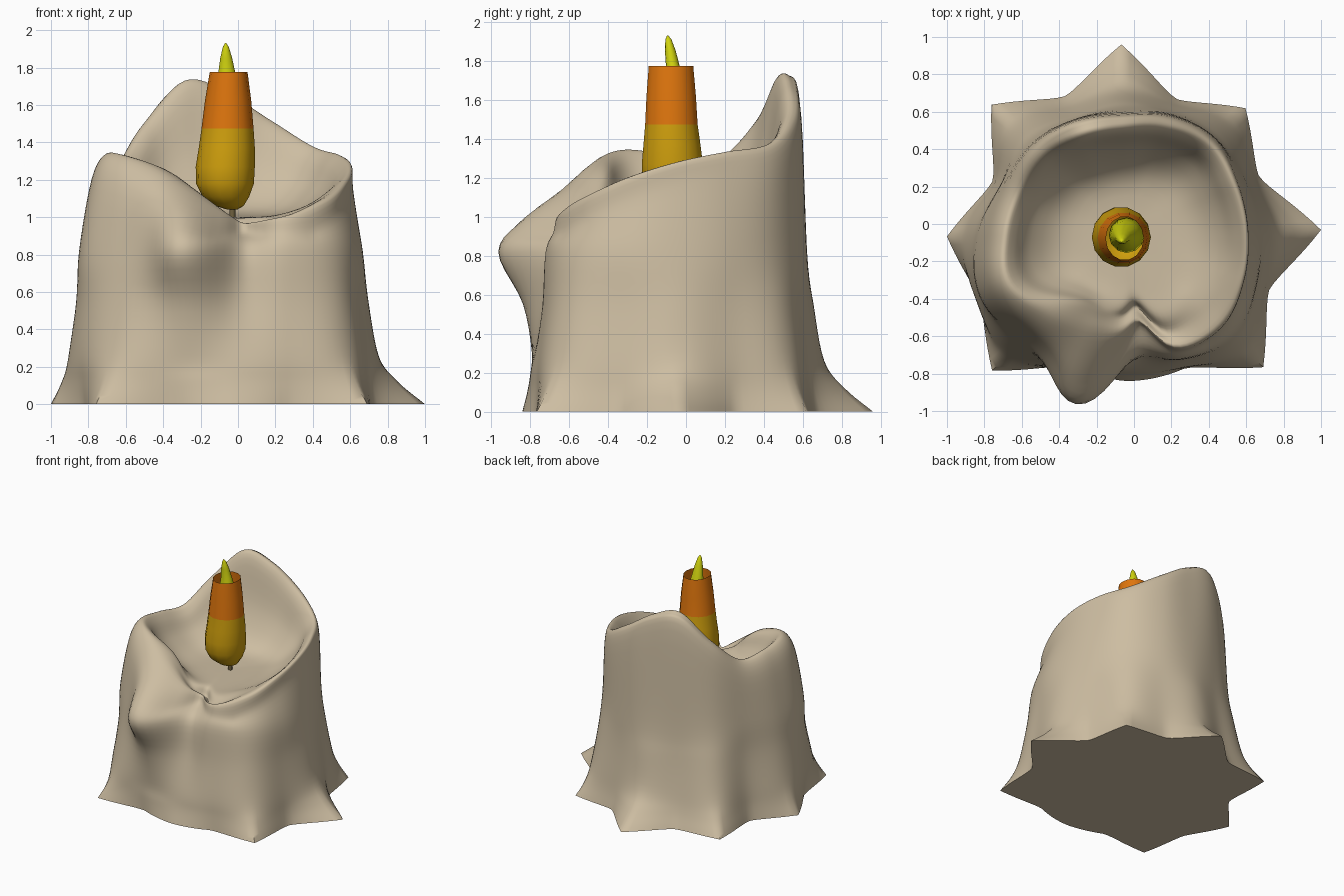
import bpy, bmesh, math
from mathutils import Vector

if "Cube" in bpy.data.objects:
    bpy.data.objects.remove(bpy.data.objects["Cube"])


def material(name, rgb):
    m = bpy.data.materials.new(name)
    m.diffuse_color = (*rgb, 1)
    m.use_nodes = True
    m.node_tree.nodes["Principled BSDF"].inputs["Base Color"].default_value = m.diffuse_color
    return m


WAX = material("beige wax", (0.61, 0.51, 0.36))
AMBER = material("amber", (0.63, 0.35, 0.004))
ORANGE = material("orange", (0.74, 0.18, 0.004))
YELLOW = material("bright yellow", (0.64, 0.66, 0.005))
BROWN = material("wick brown", (0.16, 0.12, 0.05))

CX, CY = -0.05, -0.05
COLS = 128
# radius every 22.5 degrees, counter-clockwise from +x
BASE_R = [1.05, .78, .93, .77, 1.01, .80, .99, .76, .95, .85, 1.02, .77, .79, .79, 1.03, .83]
FOOT_R = [.80, .75, .80, .73, .76, .73, .82, .74, .85, .87, .89, .78, .74, .78, .88, .80]
WALL_R = [.71, .70, .71, .69, .67, .67, .71, .71, .78, .84, .78, .78, .66, .735, .79, .75]
RIM_R = [.655, .65, .67, .635, .60, .61, .63, .62, .65, .69, .61, .57, .55, .67, .71, .68]
RIM_Z = [1.28, 1.33, 1.37, 1.51, 1.66, 1.72, 1.50, 1.30, 1.31, 1.34, 1.27, 1.15, 1.02, 1.0, 1.09, 1.2]
# how far the shoulder stands out beyond the rim
SHOULDER = [.01, .02, .03, .04, .04, .05, .05, .06, .07, .08, .11, .13, .04, .03, .02, .01]


def catmull(a, b, c, d, t):
    return 0.5 * (2 * b + (c - a) * t + (2 * a - 5 * b + 4 * c - d) * t * t
                  + (3 * b - a - 3 * c + d) * t ** 3)


def around(table, deg):
    f = deg / 22.5
    i, n = int(f), len(table)
    return catmull(*[table[(i + k) % n] for k in (-1, 0, 1, 2)], f - i)


def star(table, deg):
    """Pointed tips at even entries, soft valleys at odd ones."""
    f = deg / 22.5
    i, n = int(f), len(table)
    t = f - i
    a, b = table[i % n], table[(i + 1) % n]
    return b + (a - b) * (1 - t) ** 1.5 if i % 2 == 0 else a + (b - a) * t ** 1.5


def bump(deg, centre, width):
    return math.exp(-((deg - centre) / width) ** 2)


def column(deg):
    """Key points of the wax from the foot, over the rim, into the bowl."""
    notch, drip = bump(deg, 279, 9), bump(deg, 255, 13)
    soft = max(bump(deg, 237, 24), 0.7 * bump(deg, 314, 22))   # rounded rim
    base, foot = star(BASE_R, deg), around(FOOT_R, deg)
    wall = around(WALL_R, deg) - 0.04 * notch + 0.2 * drip
    rim, z = around(RIM_R, deg) - 0.12 * notch, around(RIM_Z, deg) - 0.03 * notch
    out, floor = around(SHOULDER, deg) + 0.14 * drip, 1.0
    keys = [(base, 0), (0.42 * base + 0.58 * foot, 0.12), (foot, 0.26),
            (0.5 * (foot + wall) - 0.01 - 0.03 * drip, 0.55), (wall, 0.82),
            (rim + out, max(z - 0.13, 0.92)),
            (rim, z), (rim - 0.065 - 0.07 * soft, z - 0.045 + 0.025 * soft),
            (rim * (0.76 - 0.1 * soft), floor + 0.42 * (z - floor)),
            (rim * 0.5, floor + 0.07 * (z - floor)), (0.03, floor)]
    a = math.radians(deg + 1)
    return [Vector((CX + r * math.cos(a), CY + r * math.sin(a), h)) for r, h in keys]


def smooth_path(p, steps=5):
    p = [2 * p[0] - p[1]] + p + [2 * p[-1] - p[-2]]
    out = [catmull(*p[i:i + 4], s / steps) for i in range(len(p) - 3) for s in range(steps)]
    return out + [p[-2]]


def loft(name, rings, mats, cap_start=False, cap_end=False, rule=None, angle=60):
    """Skin a list of closed rings."""
    bm = bmesh.new()
    vs = [[bm.verts.new(p) for p in r] for r in rings]
    n = len(rings[0])
    for lo, hi in zip(vs, vs[1:]):
        for j in range(n):
            k = (j + 1) % n
            f = bm.faces.new((lo[j], lo[k], hi[k], hi[j]))
            if rule:
                f.material_index = rule(f.calc_center_median())
    if cap_start:
        bm.faces.new(vs[0][::-1])
    if cap_end:
        bm.faces.new(vs[-1])
    me = bpy.data.meshes.new(name)
    bm.to_mesh(me)
    bm.free()
    for m in mats:
        me.materials.append(m)
    ob = bpy.data.objects.new(name, me)
    bpy.context.collection.objects.link(ob)
    bpy.ops.object.select_all(action='DESELECT')
    ob.select_set(True)
    bpy.context.view_layer.objects.active = ob
    bpy.ops.object.shade_smooth_by_angle(angle=math.radians(angle))
    return ob


def turned(name, profile, sides, mats, **kw):
    """Tube through (x, y, z, rx, ry) stations."""
    rings = [[(x + rx * math.cos(2 * math.pi * j / sides),
               y + ry * math.sin(2 * math.pi * j / sides), z) for j in range(sides)]
             for x, y, z, rx, ry in profile]
    return loft(name, rings, mats, **kw)


# melted wax body with star-shaped foot, drip, notch and hollow bowl
cols = [smooth_path(column(360 * j / COLS)) for j in range(COLS)]
loft("melted_wax_body", list(zip(*cols)), [WAX], True, True)

# flame shell: amber below, orange above, open at the top
turned("flame_shell", [
    (-0.03, -0.06, 1.04, .025, .025), (-0.045, -0.06, 1.06, .075, .075),
    (-0.065, -0.065, 1.11, .125, .13), (-0.07, -0.067, 1.18, .155, .16),
    (-0.068, -0.07, 1.27, .158, .161), (-0.06, -0.072, 1.37, .15, .15),
    (-0.056, -0.075, 1.475, .139, .138), (-0.053, -0.076, 1.62, .124, .13),
    (-0.05, -0.077, 1.775, .101, .117)], 14, [AMBER, ORANGE],
    cap_start=True, rule=lambda c: int(c.z > 1.475))

# inner flame tip, leaning slightly
turned("flame_tip", [
    (-0.04, -0.06, 1.42, .07, .07), (-0.04, -0.06, 1.5, .095, .095),
    (-0.05, -0.06, 1.62, .075, .075), (-0.06, -0.068, 1.775, .045, .035),
    (-0.063, -0.08, 1.85, .032, .028), (-0.065, -0.09, 1.91, .016, .016),
    (-0.066, -0.094, 1.93, .004, .004)], 12, [YELLOW], cap_start=True, cap_end=True)

# short wick under the flame
turned("wick", [(-0.03, -0.06, .97, .016, .016), (-0.03, -0.06, 1.05, .016, .016)],
       8, [BROWN], cap_start=True, cap_end=True)
